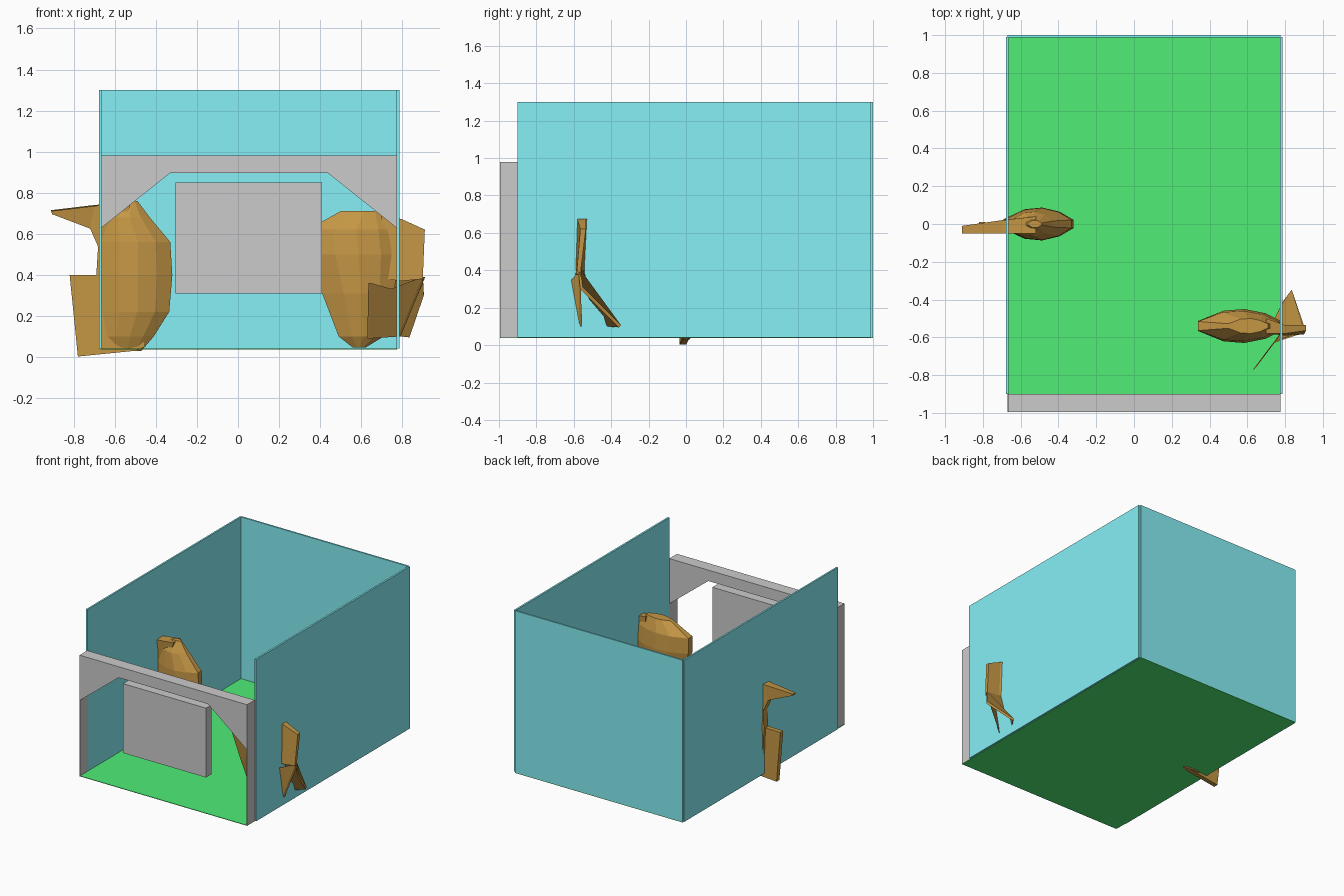
import bpy, bmesh
from mathutils import Vector

if "Cube" in bpy.data.objects:
    bpy.data.objects.remove(bpy.data.objects["Cube"])


def material(name, rgb):
    m = bpy.data.materials.new(name)
    m.diffuse_color = (*rgb, 1)
    m.use_nodes = True
    m.node_tree.nodes["Principled BSDF"].inputs["Base Color"].default_value = m.diffuse_color
    return m


TEAL = material("teal", (0.24, 0.87, 0.92))
GREEN = material("green", (0.08, 0.85, 0.18))
BROWN = material("brown", (0.56, 0.31, 0.06))


def finish(name, bm, mat=None):
    bmesh.ops.recalc_face_normals(bm, faces=bm.faces[:])
    me = bpy.data.meshes.new(name)
    bm.to_mesh(me)
    bm.free()
    if mat:
        me.materials.append(mat)
    ob = bpy.data.objects.new(name, me)
    bpy.context.collection.objects.link(ob)
    return ob


def loft(name, rings, mat=None):
    """Skin a list of equal-length point rings and cap both ends."""
    bm = bmesh.new()
    loops = [[bm.verts.new(p) for p in r] for r in rings]
    n = len(loops[0])
    for a, b in zip(loops, loops[1:]):
        for i in range(n):
            j = (i + 1) % n
            bm.faces.new((a[i], a[j], b[j], b[i]))
    bm.faces.new(loops[0])
    bm.faces.new(loops[-1])
    return finish(name, bm, mat)


def plate(name, profile, y0, y1, mat=None):
    """Extrude an x/z profile along y."""
    return loft(name, [[(x, y, z) for x, z in profile] for y in (y0, y1)], mat)


def box(name, x, y, z, mat=None):
    rect = [(x[0], z[0]), (x[1], z[0]), (x[1], z[1]), (x[0], z[1])]
    return plate(name, rect, *y, mat)


def fin(name, pts, offset, mat=BROWN):
    """Thin slab from a 3D outline."""
    o = Vector(offset)
    return loft(name, [[Vector(p) for p in pts], [Vector(p) + o for p in pts]], mat)


def body(name, levels, cy):
    """Faceted boulder-like body: levels are (z, x_min, x_max, half_depth)."""
    rings = []
    for z, a, b, h in levels:
        w = b - a
        half = [(a, .3 * h), (a + .3 * w, .9 * h), (a + .55 * w, h),
                (a + .8 * w, .75 * h), (b, .25 * h)]
        rings.append([(x, cy - y, z) for x, y in half]
                     + [(x, cy + y, z) for x, y in reversed(half)])
    return loft(name, rings, BROWN)


# Room: floor and three walls
box("floor", (-.67, .775), (-.995, 1), (.037, .041), GREEN)
box("left_wall", (-.678, -.665), (-.9, .99), (.04, 1.3), TEAL)
box("right_wall", (.773, .787), (-.9, .99), (.04, 1.3), TEAL)
box("back_wall", (-.67, .775), (.987, 1), (.04, 1.3), TEAL)

# Front archway with very thin legs
cx, hw, t = .0535, .7215, .004
side = [(hw, .04), (hw, .98)]
inner = [(hw - t, .04), (hw - t, .63), (.385, .895)]
arch = ([(cx + x, z) for x, z in side] + [(cx - x, z) for x, z in reversed(side)]
        + [(cx - x, z) for x, z in inner] + [(cx + x, z) for x, z in reversed(inner)])
plate("front_arch", arch, -.995, -.9)

# Blank sign board
box("sign_board", (-.305, .41), (-.98, -.91), (.31, .85))

# Left creature: body, upper beak-like plate, lower tail plate
body("left_body", [(.03, -.62, -.47, .02), (.1, -.67, -.41, .05),
                   (.22, -.68, -.335, .075), (.4, -.69, -.32, .087),
                   (.56, -.68, -.33, .085), (.68, -.65, -.43, .065),
                   (.76, -.56, -.49, .02)], 0)
loft("left_upper_tail", [
    [(-.91, -.05, .71), (-.91, -.01, .715), (-.905, -.01, .70), (-.905, -.05, .695)],
    [(-.70, -.05, .735), (-.70, .02, .74), (-.72, .015, .625), (-.72, -.03, .625)],
    [(-.52, -.05, .755), (-.52, .04, .755), (-.63, .03, .42), (-.63, -.03, .42)]], BROWN)
fin("left_lower_tail", [(-.82, -.025, .4), (-.6, -.03, .4), (-.45, -.02, .05),
                        (-.5, -.02, .03), (-.78, -.035, .002)], (0, .035, 0))

# Right creature: body, rear plate, two splayed fins
body("right_body", [(.045, .56, .62, .015), (.1, .49, .71, .045),
                    (.31, .41, .76, .08), (.5, .34, .785, .09),
                    (.62, .34, .77, .08), (.71, .5, .71, .04)], -.54)
loft("right_rear_plate", [
    [(.7, -.58, .70), (.7, -.5, .70), (.7, -.5, .38), (.7, -.58, .38)],
    [(.8, -.58, .67), (.8, -.535, .67), (.8, -.55, .37), (.8, -.59, .37)],
    [(.91, -.565, .62), (.91, -.535, .62), (.9, -.565, .38), (.9, -.585, .38)]], BROWN)
fin("right_front_fin", [(.63, -.77, .09), (.635, -.77, .36), (.74, -.63, .33),
                        (.9, -.575, .39), (.78, -.57, .1)], (.012, .012, 0))
fin("right_back_fin", [(.74, -.55, .38), (.9, -.575, .39), (.905, -.565, .30),
                       (.835, -.36, .095), (.79, -.42, .1), (.75, -.5, .2)],
    (0, .012, .012))
